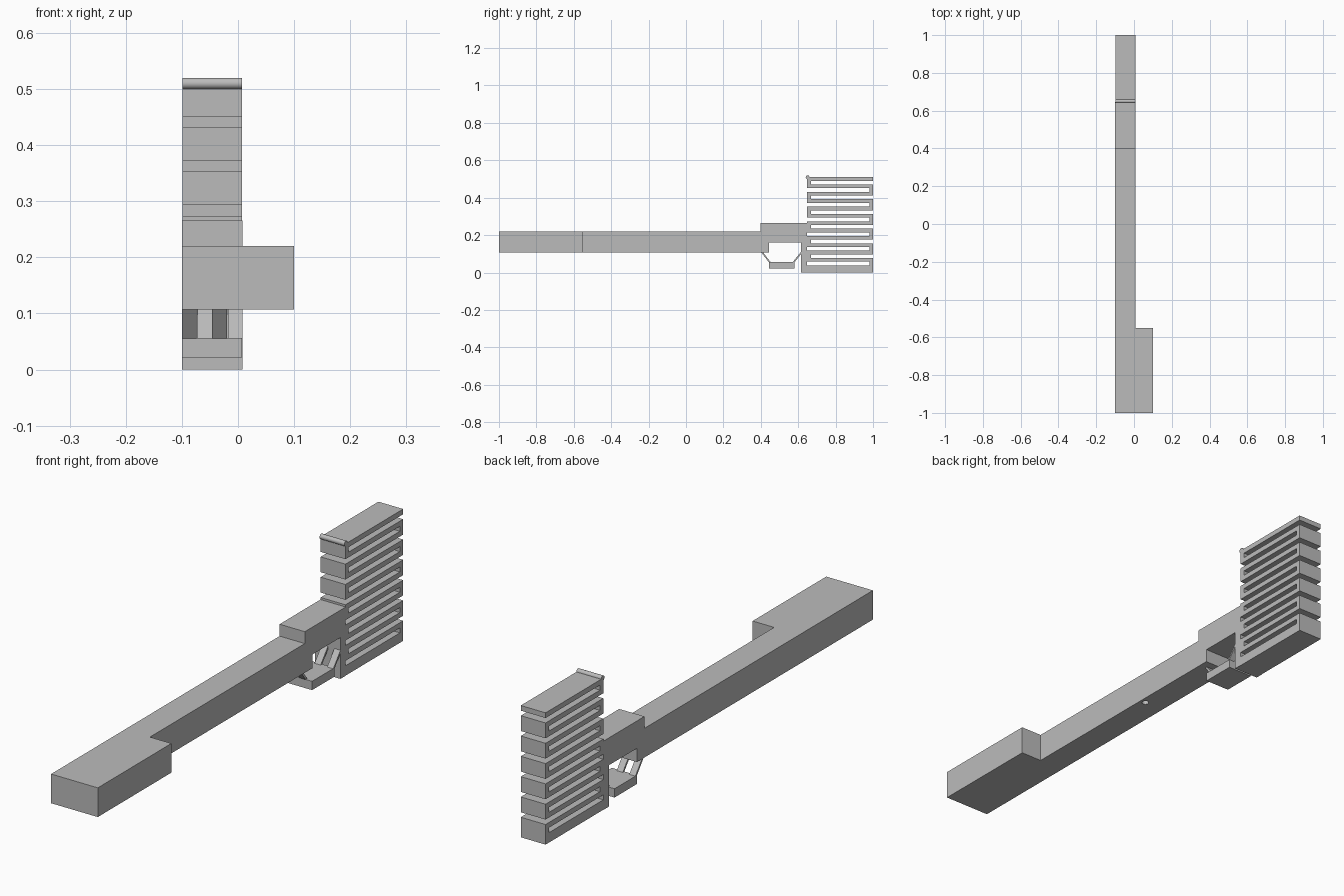
import bpy, bmesh, math

cube = bpy.data.objects.get("Cube")
if cube:
    bpy.data.objects.remove(cube, do_unlink=True)

grey = bpy.data.materials.new("plain grey")
grey.use_nodes = True
grey.diffuse_color = (0.5, 0.5, 0.5, 1)
grey.node_tree.nodes["Principled BSDF"].inputs["Base Color"].default_value = (0.5, 0.5, 0.5, 1)

LEFT, RIGHT = -0.10, 0.008   # width of the main body


def add_object(name, bm):
    bmesh.ops.recalc_face_normals(bm, faces=bm.faces)
    mesh = bpy.data.meshes.new(name)
    bm.to_mesh(mesh)
    bm.free()
    mesh.materials.append(grey)
    obj = bpy.data.objects.new(name, mesh)
    bpy.context.collection.objects.link(obj)
    return obj


def extrude_profile(name, profile, x0, x1):
    """Extrude a closed (y, z) outline along x."""
    bm = bmesh.new()
    face = bm.faces.new([bm.verts.new((x0, y, z)) for y, z in profile])
    out = bmesh.ops.extrude_face_region(bm, geom=[face])
    verts = [g for g in out["geom"] if isinstance(g, bmesh.types.BMVert)]
    bmesh.ops.translate(bm, verts=verts, vec=(x1 - x0, 0, 0))
    return add_object(name, bm)


def box(name, x0, x1, y0, y1, z0, z1):
    return extrude_profile(name, [(y0, z0), (y1, z0), (y1, z1), (y0, z1)], x0, x1)


def cylinder(name, radius, depth, location, rotation, sides=24):
    bpy.ops.mesh.primitive_cylinder_add(vertices=sides, radius=radius, depth=depth,
                                        location=location, rotation=rotation)
    obj = bpy.context.object
    obj.name = name
    obj.data.materials.append(grey)
    return obj


# Wide grip at the front end
box("grip", LEFT, 0.10, -1.0, -0.55, 0.107, 0.22)

# Long bar with raised block, underside notch and rear column
BAR_BOTTOM, BAR_TOP, BLOCK_TOP = 0.107, 0.22, 0.266
frame = extrude_profile("frame", [
    (-0.55, BAR_BOTTOM), (0.443, BAR_BOTTOM), (0.443, 0.16), (0.615, 0.16),
    (0.615, 0), (0.647, 0), (0.647, BLOCK_TOP), (0.397, BLOCK_TOP),
    (0.397, BAR_TOP), (-0.55, BAR_TOP)], LEFT, RIGHT)

# Small blind hole under the bar
cutter = cylinder("hole_cutter", 0.013, 0.06, (-0.015, 0.05, BAR_BOTTOM), (0, 0, 0))
cutter.hide_render = True
cutter.hide_viewport = True
cutter.display_type = 'WIRE'
cut = frame.modifiers.new("hole", 'BOOLEAN')
cut.object = cutter
cut.operation = 'DIFFERENCE'
cut.solver = 'EXACT'

# Serpentine spring stack: slots open alternately to the front and the back
FRONT, BACK, TOP, WALL, PITCH = 0.647, 1.0, 0.51, 0.02, 0.0393
front_side, back_side = [(FRONT, 0)], [(BACK, 0)]
for i in reversed(range(12)):
    high = TOP - WALL - i * PITCH
    low = high - (PITCH - WALL)
    if i % 2:
        front_side += [(FRONT, low), (BACK - WALL, low), (BACK - WALL, high), (FRONT, high)]
    else:
        back_side += [(BACK, low), (FRONT + WALL, low), (FRONT + WALL, high), (BACK, high)]
front_side.append((FRONT, TOP))
back_side.append((BACK, TOP))
extrude_profile("serpentine_stack", front_side + back_side[::-1], LEFT + 0.001, RIGHT - 0.001)

# Round lip on the top front edge of the stack
lip = cylinder("top_lip", 0.01, RIGHT - LEFT - 0.002,
               ((LEFT + RIGHT) / 2, 0.65, 0.51), (0, math.pi / 2, 0))
bpy.ops.object.shade_smooth_by_angle()

# Hanging tray below the notch
box("tray", LEFT, RIGHT - 0.001, 0.443, 0.58, 0.022, 0.056)

# Slanted struts, alternating between the front and the back of the tray
STRUT = 0.026
for n, x in enumerate((-0.10, -0.046)):
    extrude_profile(f"front_strut_{n + 1}", [
        (0.402, 0.108), (0.443, 0.055), (0.453, 0.055), (0.412, 0.108)], x, x + STRUT)
for n, x in enumerate((-0.072, -0.018)):
    extrude_profile(f"back_strut_{n + 1}", [
        (0.57, 0.055), (0.58, 0.055), (0.616, 0.1), (0.616, 0.112)], x, x + STRUT)
